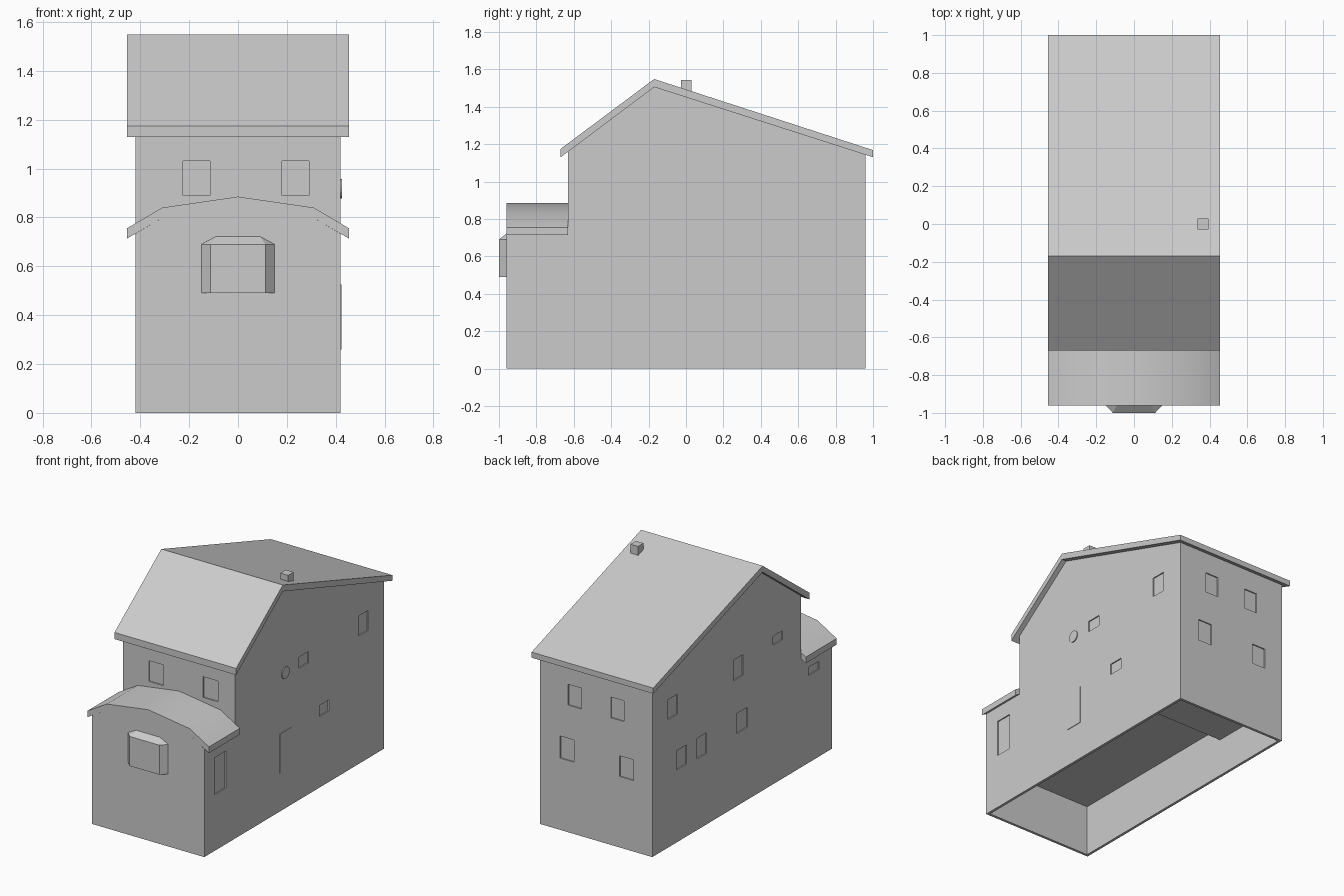
import bpy, bmesh, math

if "Cube" in bpy.data.objects:
    bpy.data.objects.remove(bpy.data.objects["Cube"])

GREY = (0.6, 0.6, 0.6, 1)
grey = bpy.data.materials.new("plain_grey")
grey.use_nodes = True
grey.diffuse_color = GREY
grey.node_tree.nodes["Principled BSDF"].inputs["Base Color"].default_value = GREY

HALF_W, FRONT, STEP, BACK = 0.42, -0.96, -0.63, 0.96
FLOOR = 0.35


def finish(name, bm):
    bmesh.ops.recalc_face_normals(bm, faces=bm.faces)
    mesh = bpy.data.meshes.new(name)
    bm.to_mesh(mesh)
    bm.free()
    mesh.materials.append(grey)
    obj = bpy.data.objects.new(name, mesh)
    bpy.context.collection.objects.link(obj)
    return obj


def add_prism(bm, profile, axis, lo, hi):
    """Extrude a (y, z) profile along x, or an (x, z) profile along y."""
    def place(a, z, t):
        return (t, a, z) if axis == "x" else (a, t, z)
    low = [bm.verts.new(place(a, z, lo)) for a, z in profile]
    high = [bm.verts.new(place(a, z, hi)) for a, z in profile]
    bm.faces.new(low)
    bm.faces.new(high[::-1])
    for i in range(len(low)):
        j = (i + 1) % len(low)
        bm.faces.new((low[i], high[i], high[j], low[j]))


def rect(a0, a1, z0, z1):
    return [(a0, z0), (a1, z0), (a1, z1), (a0, z1)]


def prism(name, profile, axis, lo, hi):
    bm = bmesh.new()
    add_prism(bm, profile, axis, lo, hi)
    return finish(name, bm)


# Ground storey: a thin shell, open underneath
T = 0.018
for sign, side in ((1, "left"), (-1, "right")):
    a, b = sorted((sign * HALF_W, sign * (HALF_W - T)))
    prism(f"ground_wall_{side}", rect(FRONT, BACK, 0, FLOOR), "x", a, b)
prism("ground_wall_front", rect(T - HALF_W, HALF_W - T, 0, FLOOR), "y", FRONT, FRONT + T)
prism("ground_wall_back", rect(T - HALF_W, HALF_W - T, 0, FLOOR), "y", BACK - T, BACK)
prism("lowered_back_ceiling", rect(0.37, BACK - T, 0.26, FLOOR), "x", T - HALF_W, HALF_W - T)

# Upper house and front wing
main_house = prism("main_house", [(STEP, FLOOR), (BACK, FLOOR), (BACK, 1.143),
                                  (-0.17, 1.505), (STEP, 1.16)], "x", -HALF_W, HALF_W)
half_arch = [(0.455, 0.755), (0.31, 0.84)]
arch = half_arch + [(0, 0.885)] + [(-x, z) for x, z in half_arch[::-1]]
under = [(x, z - 0.042) for x, z in arch]
wing_top = [(HALF_W, 0.733)] + under[1:-1] + [(-HALF_W, 0.733)]
front_wing = prism("front_wing", [(-HALF_W, FLOOR), (HALF_W, FLOOR)] + wing_top,
                   "y", FRONT, STEP)

# Roofs
ridge = [(-0.67, 1.175), (-0.17, 1.548), (1.0, 1.168)]
prism("main_roof", ridge + [(1.0, 1.13), (-0.17, 1.505), (-0.67, 1.13)],
      "x", -0.455, 0.455)
wing_roof = prism("wing_roof", arch + under[::-1], "y", FRONT, STEP)
bpy.ops.object.select_all(action="DESELECT")
wing_roof.select_set(True)
bpy.context.view_layer.objects.active = wing_roof
bpy.ops.object.shade_smooth_by_angle(angle=math.radians(30))

# Chimney
prism("chimney", rect(-0.028, 0.03, 1.42, 1.543), "x", 0.337, 0.395)

# Bay window with a sloped cap
bm = bmesh.new()
plan = [(-0.15, FRONT), (-0.112, -1.0), (0.112, -1.0), (0.15, FRONT)]
rows = [[bm.verts.new((x, y, z)) for x, y in plan] for z in (0.49, 0.69)]
peak = [bm.verts.new((x, FRONT, 0.722)) for x in (-0.09, 0.09)]
bottom, top = rows
bm.faces.new(bottom)
for i in range(3):
    bm.faces.new((bottom[i], bottom[i + 1], top[i + 1], top[i]))
bm.faces.new((top[0], top[1], peak[0]))
bm.faces.new((top[1], top[2], peak[1], peak[0]))
bm.faces.new((top[2], top[3], peak[1]))
bm.faces.new((bottom[0], top[0], peak[0], peak[1], top[3], bottom[3]))
finish("bay_window", bm)

# Shallow window and door recesses: wall axis, wall position, then start, width, sill, head
D = 0.008
recesses = {
    ("x", HALF_W): [(-0.85, 0.12, 0.38, 0.63), (0.27, 0.1, 0.48, 0.555),
                    (0.05, 0.105, 0.89, 0.965), (0.69, 0.1, 0.865, 1.0)],
    ("x", -HALF_W): [(0.69, 0.1, 0.865, 1.0), (0.595, 0.105, 0.49, 0.62),
                     (0.38, 0.1, 0.48, 0.62), (-0.06, 0.12, 0.49, 0.625),
                     (-0.01, 0.1, 0.86, 1.0), (-0.43, 0.1, 0.94, 1.0),
                     (-0.82, 0.11, 0.59, 0.645)],
    ("y", STEP): [(-0.225, 0.11, 0.89, 1.03), (0.18, 0.11, 0.89, 1.03)],
    ("y", BACK): [(0.11, 0.1, 0.86, 1.0), (-0.21, 0.1, 0.86, 1.0),
                  (0.165, 0.105, 0.485, 0.635), (-0.28, 0.105, 0.48, 0.62)],
}
bm = bmesh.new()
for (axis, wall), openings in recesses.items():
    for start, width, sill, head in openings:
        add_prism(bm, rect(start, start + width, sill, head), axis, wall - D, wall + D)
cutter = finish("recess_cutter", bm)
cutter.hide_render = True
cutter.display_type = "WIRE"
for body in (main_house, front_wing):
    mod = body.modifiers.new("recesses", "BOOLEAN")
    mod.operation = "DIFFERENCE"
    mod.solver = "EXACT"
    mod.object = cutter
    bpy.context.view_layer.objects.active = body
    bpy.ops.object.modifier_apply(modifier=mod.name)
bpy.data.objects.remove(cutter)

# Raised side door and round window
prism("side_door", rect(-0.155, -0.03, 0.26, 0.525), "x", HALF_W - 0.003, HALF_W + 0.004)
circle = [(-0.095 + 0.04 * math.cos(i * math.tau / 16), 0.918 + 0.04 * math.sin(i * math.tau / 16))
          for i in range(16)]
prism("round_window", circle, "x", HALF_W - 0.003, HALF_W + 0.006)
